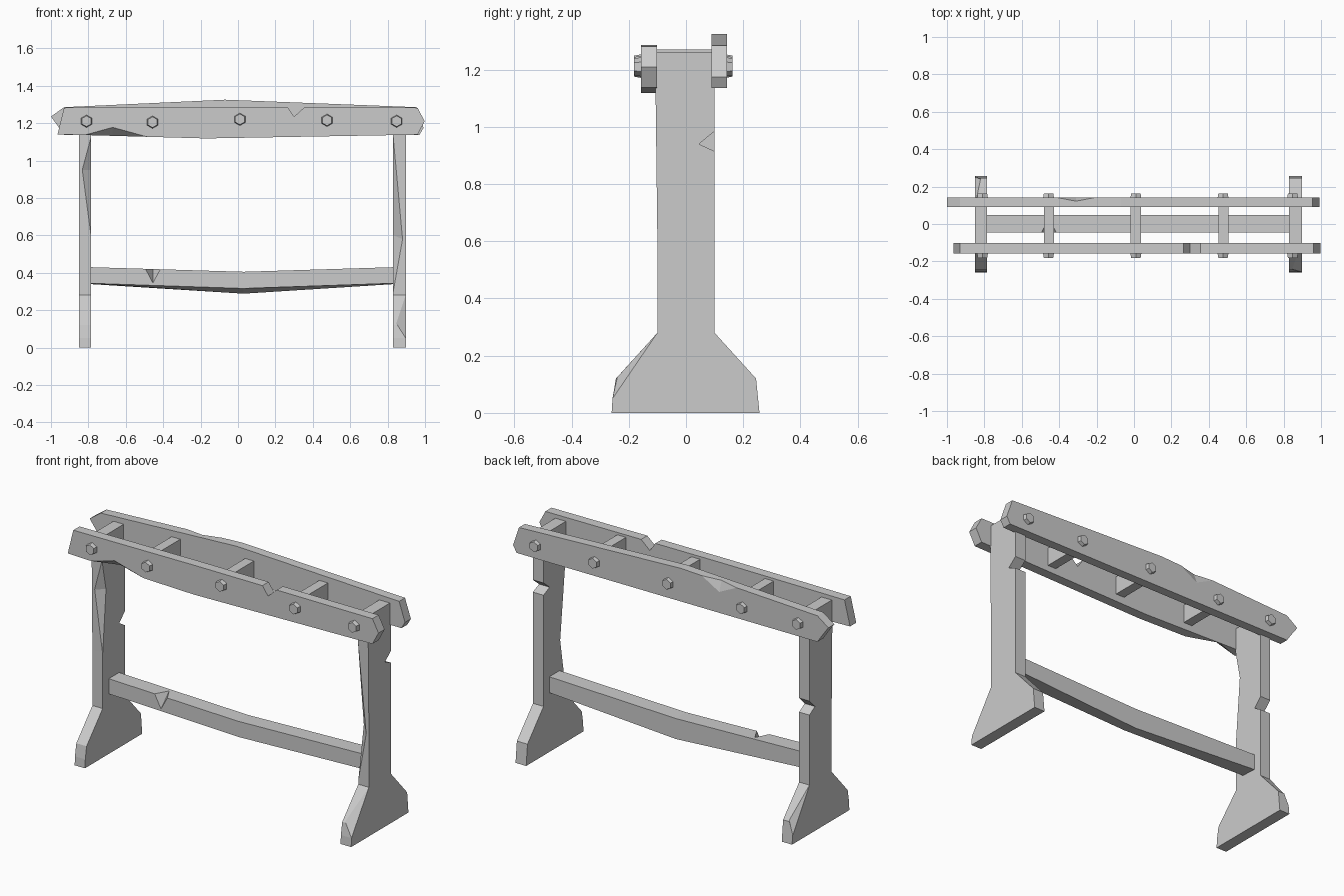
import bpy, bmesh, math
from mathutils import Vector, Matrix

if "Cube" in bpy.data.objects:
    bpy.data.objects.remove(bpy.data.objects["Cube"])


def make_object(name, bm):
    bmesh.ops.recalc_face_normals(bm, faces=bm.faces[:])
    mesh = bpy.data.meshes.new(name)
    bm.to_mesh(mesh)
    bm.free()
    obj = bpy.data.objects.new(name, mesh)
    bpy.context.collection.objects.link(obj)
    return obj


def prism(name, profile, to_near, to_far):
    """Solid between two placements of one 2D profile."""
    bm = bmesh.new()
    near = [bm.verts.new(to_near(a, b)) for a, b in profile]
    far = [bm.verts.new(to_far(a, b)) for a, b in profile]
    bm.faces.new(near)
    bm.faces.new(far[::-1])
    n = len(profile)
    for i in range(n):
        j = (i + 1) % n
        bm.faces.new((near[i], far[i], far[j], near[j]))
    return make_object(name, bm)


def along_y(name, profile, y0, y1):
    return prism(name, profile, lambda x, z: (x, y0, z), lambda x, z: (x, y1, z))


def along_x(name, profile, x0, x1):
    return prism(name, profile, lambda y, z: (x0, y, z), lambda y, z: (x1, y, z))


def chip(obj, points):
    """Knock a flat-sided chip out of an object with a small convex cutter."""
    bm = bmesh.new()
    for p in points:
        bm.verts.new(p)
    bmesh.ops.convex_hull(bm, input=bm.verts[:])
    cutter = make_object("chip_cutter", bm)
    cutter.hide_render = True
    mod = obj.modifiers.new("chip", 'BOOLEAN')
    mod.operation = 'DIFFERENCE'
    mod.solver = 'EXACT'
    mod.object = cutter
    deps = bpy.context.evaluated_depsgraph_get()
    deps.update()
    mesh = bpy.data.meshes.new_from_object(obj.evaluated_get(deps))
    obj.modifiers.clear()
    obj.data = mesh
    bpy.data.objects.remove(cutter)


# Upright legs with flared feet and a notch in the rear edge
def leg(name, x0, x1, notch):
    profile = [(-0.26, 0), (0.257, 0), (0.245, 0.12), (0.10, 0.28)]
    profile += notch
    profile += [(0.10, 1.26), (-0.108, 1.26), (-0.10, 0.60),
                (-0.10, 0.28), (-0.245, 0.12), (-0.257, 0.05)]
    return along_x(name, profile, x0, x1)


left_leg = leg("left_leg", -0.85, -0.785, [(0.10, 0.68), (0.05, 0.71), (0.10, 0.76)])
right_leg = leg("right_leg", 0.83, 0.897, [(0.10, 0.915), (0.045, 0.94), (0.10, 0.985)])

# Chips on the feet and long splits on the inner leg edges
chip(right_leg, [(0.897, -0.10, 0.28), (0.845, -0.24, 0.125),
                 (0.897, -0.257, 0.05), (0.95, -0.36, 0.15)])
chip(left_leg, [(-0.85, 0.10, 0.28), (-0.82, 0.24, 0.125),
                (-0.85, 0.25, 0.05), (-0.90, 0.36, 0.15)])
chip(right_leg, [(0.83, -0.107, 1.13), (0.83, -0.10, 0.30), (0.83, -0.05, 0.60),
                 (0.88, -0.10, 0.58), (0.78, -0.16, 0.60)])
chip(left_leg, [(-0.785, -0.107, 1.13), (-0.785, -0.10, 0.59), (-0.785, -0.07, 0.95),
                (-0.835, -0.106, 0.95), (-0.74, -0.15, 0.95)])

# Front and back rails
front_rail = along_y("front_rail", [
    (-0.93, 1.282), (-0.17, 1.286), (0.265, 1.285), (0.30, 1.235), (0.355, 1.284),
    (0.96, 1.282), (0.998, 1.21), (0.96, 1.138), (-0.17, 1.118), (-0.965, 1.14)],
    -0.158, -0.102)
back_rail = along_y("back_rail", [
    (-0.93, 1.285), (-0.07, 1.325), (0.955, 1.285), (0.992, 1.175), (0.97, 1.136),
    (-0.93, 1.136), (-0.96, 1.18), (-1.0, 1.235)],
    0.09, 0.143)
chip(front_rail, [(-0.82, -0.158, 1.136), (-0.67, -0.158, 1.177), (-0.48, -0.158, 1.125),
                  (-0.67, -0.10, 1.13), (-0.67, -0.20, 1.08)])
chip(back_rail, [(-0.42, 0.143, 1.309), (-0.31, 0.122, 1.314), (-0.20, 0.143, 1.319),
                 (-0.31, 0.143, 1.255), (-0.31, 0.18, 1.37)])

# Sagging lower stretcher with an underside that slopes down to the back
bm = bmesh.new()
rings = []
for x, sag_top, sag_bottom in ((-0.80, 0.43, 0.34), (0.03, 0.405, 0.288), (0.845, 0.43, 0.34)):
    front_bottom = sag_bottom + (0.028 if x == 0.03 else 0.004)
    rings.append([bm.verts.new(v) for v in (
        (x, -0.045, front_bottom), (x, 0.048, sag_bottom),
        (x, 0.048, sag_top), (x, -0.045, sag_top))])
for a, b in zip(rings, rings[1:]):
    for i in range(4):
        j = (i + 1) % 4
        bm.faces.new((a[i], b[i], b[j], a[j]))
bm.faces.new(rings[0])
bm.faces.new(rings[-1])
stretcher = make_object("stretcher", bm)
chip(stretcher, [(-0.495, -0.045, 0.421), (-0.415, -0.045, 0.419), (-0.455, -0.045, 0.345),
                 (-0.455, 0.03, 0.42), (-0.455, -0.09, 0.46)])

# Cross bars between the rails
for i, x in enumerate((-0.455, 0.01, 0.478)):
    w = 0.0275
    along_y(f"cross_bar_{i + 1}",
            [(x - w, 1.165), (x + w, 1.165), (x + w, 1.27), (x - w, 1.27)], -0.105, 0.093)

# Six-sided bolt heads on both outer rail faces
for i, (x, z) in enumerate(((-0.81, 1.21), (-0.457, 1.205), (0.01, 1.22),
                            (0.476, 1.215), (0.848, 1.21))):
    for side, y in (("front", -0.168), ("back", 0.15)):
        bm = bmesh.new()
        bmesh.ops.create_cone(bm, cap_ends=True, segments=6,
                              radius1=0.034, radius2=0.029, depth=0.026)
        tilt = math.pi / 2 if side == "front" else -math.pi / 2
        turn = Matrix.Rotation(tilt, 4, 'X')
        bm.transform(Matrix.Translation((x, y, z)) @ turn)
        make_object(f"{side}_bolt_{i + 1}", bm)
